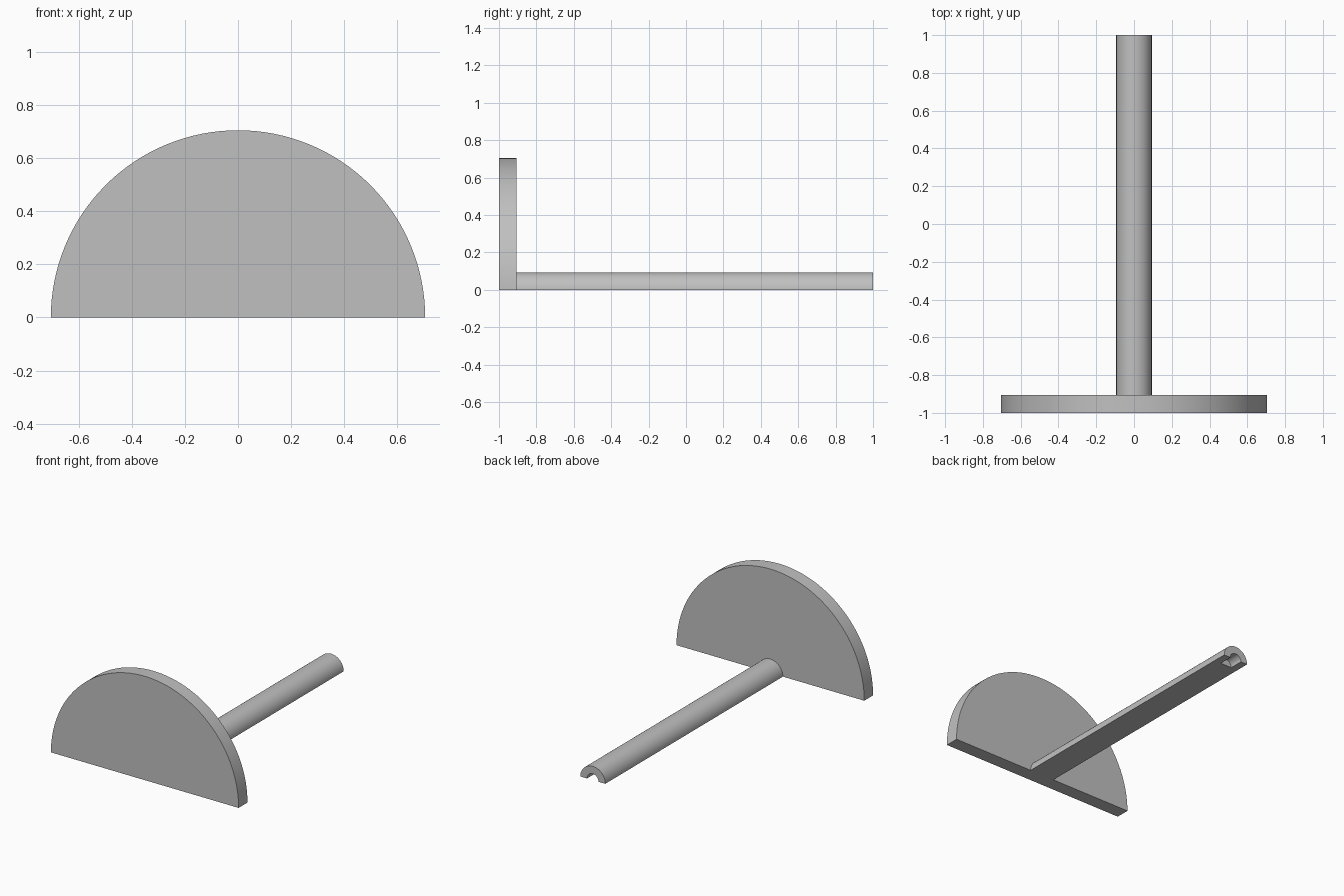
import bpy
import bmesh
from math import cos, sin, pi, radians

cube = bpy.data.objects.get("Cube")
if cube:
    bpy.data.objects.remove(cube, do_unlink=True)

# Plain grey for every part
grey = bpy.data.materials.new("plain_grey")
grey.use_nodes = True
COLOUR = (0.53, 0.53, 0.53, 1.0)
grey.diffuse_color = COLOUR
grey.node_tree.nodes["Principled BSDF"].inputs["Base Color"].default_value = COLOUR


def round_bar(name, radius, y0, y1, sweep, steps):
    """Extrude a circular profile, swept up from the +x axis, along y."""
    bm = bmesh.new()
    count = steps if sweep == 2 * pi else steps + 1
    angles = [sweep * i / steps for i in range(count)]
    profile = [bm.verts.new((radius * cos(a), y0, radius * sin(a))) for a in angles]
    face = bm.faces.new(profile)
    grown = bmesh.ops.extrude_face_region(bm, geom=[face])["geom"]
    moved = [v for v in grown if isinstance(v, bmesh.types.BMVert)]
    bmesh.ops.translate(bm, verts=moved, vec=(0, y1 - y0, 0))
    bmesh.ops.recalc_face_normals(bm, faces=bm.faces)
    mesh = bpy.data.meshes.new(name)
    bm.to_mesh(mesh)
    bm.free()
    mesh.materials.append(grey)
    obj = bpy.data.objects.new(name, mesh)
    bpy.context.collection.objects.link(obj)
    return obj


def select(obj):
    bpy.ops.object.select_all(action="DESELECT")
    obj.select_set(True)
    bpy.context.view_layer.objects.active = obj


# Half disc at the front and half-round rod behind it
plate = round_bar("half_disc_plate", 0.705, -1.0, -0.905, pi, 64)
rod = round_bar("half_round_rod", 0.094, -0.905, 1.0, pi, 32)

# Blind bore in the free end of the rod
bore = round_bar("bore_cutter", 0.043, 0.905, 1.1, 2 * pi, 48)
cut = rod.modifiers.new("bore", "BOOLEAN")
cut.operation = "DIFFERENCE"
cut.solver = "EXACT"
cut.object = bore
select(rod)
bpy.ops.object.modifier_apply(modifier=cut.name)
bpy.data.objects.remove(bore, do_unlink=True)

# Smooth curved walls, crisp rims
for part in (plate, rod):
    select(part)
    bpy.ops.object.shade_smooth_by_angle(angle=radians(30))
